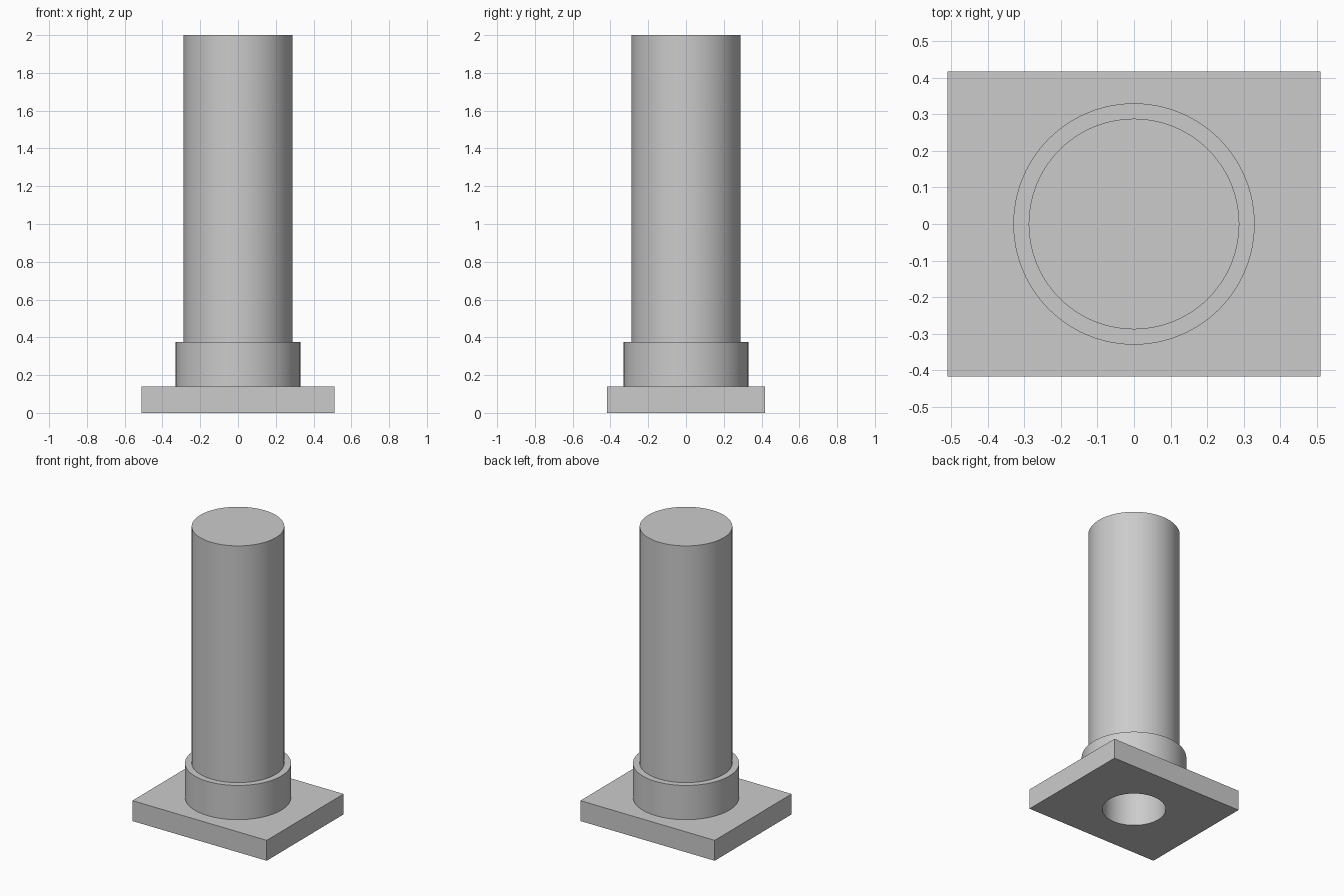
import bpy
import bmesh
import math
from mathutils import Matrix, Vector

SEGMENTS = 96
PLATE_TOP = 0.14
BORE_RADIUS = 0.2

cube = bpy.data.objects.get("Cube")
if cube:
    bpy.data.objects.remove(cube, do_unlink=True)

# Single plain grey finish
grey = bpy.data.materials.new("plain_grey")
grey.use_nodes = True
grey.diffuse_color = (0.6, 0.6, 0.6, 1)
grey.node_tree.nodes["Principled BSDF"].inputs["Base Color"].default_value = grey.diffuse_color


def make_object(name, bm):
    mesh = bpy.data.meshes.new(name)
    bmesh.ops.recalc_face_normals(bm, faces=bm.faces)
    bm.to_mesh(mesh)
    bm.free()
    mesh.materials.append(grey)
    obj = bpy.data.objects.new(name, mesh)
    bpy.context.collection.objects.link(obj)
    return obj


def smooth(obj):
    bpy.ops.object.select_all(action="DESELECT")
    obj.select_set(True)
    bpy.context.view_layer.objects.active = obj
    bpy.ops.object.shade_smooth_by_angle(angle=math.radians(30))


def lathe(name, profile):
    """Revolve (radius, height) points around the z axis."""
    bm = bmesh.new()
    verts = [bm.verts.new((r, 0, z)) for r, z in profile]
    edges = [bm.edges.new(pair) for pair in zip(verts, verts[1:])]
    bmesh.ops.spin(bm, geom=verts + edges, cent=(0, 0, 0), axis=(0, 0, 1),
                   angle=math.tau, steps=SEGMENTS, use_duplicate=False)
    bmesh.ops.remove_doubles(bm, verts=bm.verts, dist=0.0001)
    obj = make_object(name, bm)
    smooth(obj)
    return obj


# Rectangular base plate
bm = bmesh.new()
bmesh.ops.create_cube(bm, size=1)
bmesh.ops.scale(bm, vec=Vector((1.02, 0.834, PLATE_TOP)), verts=bm.verts)
bmesh.ops.translate(bm, vec=Vector((0, 0, PLATE_TOP / 2)), verts=bm.verts)
plate = make_object("base_plate", bm)

# Round hole through the plate
bm = bmesh.new()
bmesh.ops.create_cone(bm, cap_ends=True, segments=SEGMENTS, radius1=BORE_RADIUS,
                      radius2=BORE_RADIUS, depth=1, matrix=Matrix.Identity(4))
cutter = make_object("hole_cutter", bm)
cutter.hide_render = True
cutter.hide_set(True)
cut = plate.modifiers.new("bore", "BOOLEAN")
cut.operation = "DIFFERENCE"
cut.solver = "EXACT"
cut.object = cutter
bpy.context.view_layer.objects.active = plate
plate.select_set(True)
bpy.ops.object.modifier_apply(modifier=cut.name)
bpy.data.objects.remove(cutter, do_unlink=True)
smooth(plate)

# Collar and tall shaft, hollow from below and closed at the top
lathe("collar_and_shaft", [
    (0, 1.91), (BORE_RADIUS, 1.91), (BORE_RADIUS, PLATE_TOP),
    (0.33, PLATE_TOP), (0.33, 0.375), (0.288, 0.375), (0.288, 2), (0, 2),
])
